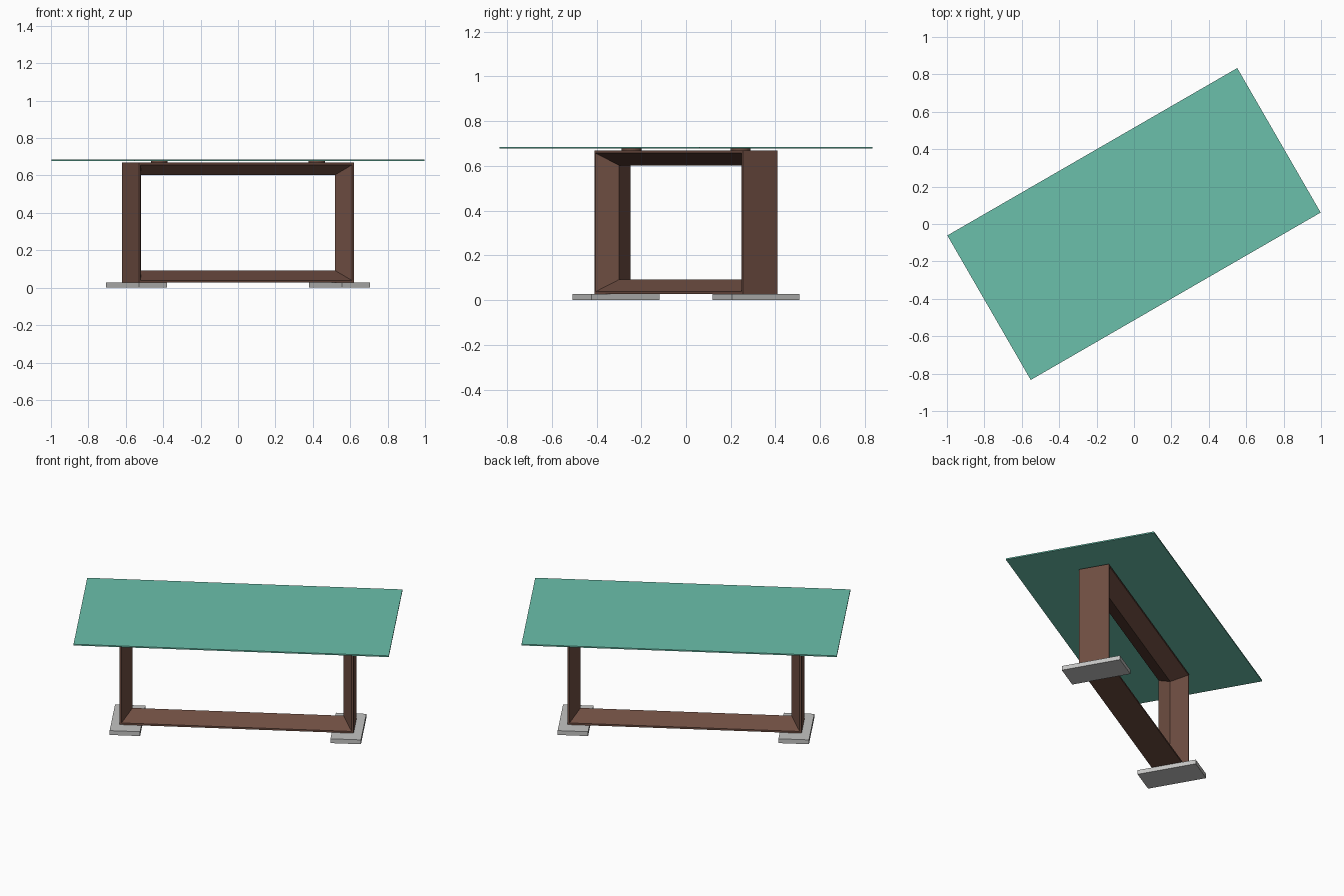
import bpy, bmesh, math
from mathutils import Matrix

if "Cube" in bpy.data.objects:
    bpy.data.objects.remove(bpy.data.objects["Cube"])

TURN = Matrix.Rotation(math.radians(30), 4, 'Z')  # whole table is turned 30 degrees


def material(name, color):
    m = bpy.data.materials.new(name)
    m.diffuse_color = (*color, 1)
    m.use_nodes = True
    m.node_tree.nodes["Principled BSDF"].inputs["Base Color"].default_value = m.diffuse_color
    return m


teal = material("teal_glass", (0.145, 0.53, 0.41))
brown = material("brown_wood", (0.155, 0.074, 0.053))
grey = material("light_grey_stone", (0.55, 0.55, 0.54))


def finish(name, bm, mat):
    bmesh.ops.recalc_face_normals(bm, faces=bm.faces[:])
    bm.transform(TURN)
    mesh = bpy.data.meshes.new(name)
    bm.to_mesh(mesh)
    bm.free()
    mesh.materials.append(mat)
    ob = bpy.data.objects.new(name, mesh)
    bpy.context.collection.objects.link(ob)
    return ob


def box(name, x, sx, sy, z0, z1, mat):
    bm = bmesh.new()
    bmesh.ops.create_cube(bm, size=1, matrix=Matrix.Translation((x, 0, (z0 + z1) / 2))
                          @ Matrix.Diagonal((sx, sy, z1 - z0, 1)))
    return finish(name, bm, mat)


# thin table top
box("table_top", 0, 1.79, 0.892, 0.677, 0.685, teal)

# mitred rectangular frame: pointed profile swept round four corners
HALF, Z0, Z1 = 0.664, 0.027, 0.668
PROFILE = [(0, -0.09), (0, 0.09), (0.011, 0.09), (0.065, 0), (0.011, -0.09)]  # (inset, depth)
bm = bmesh.new()
rings = []
for sx, sz in ((-1, -1), (1, -1), (1, 1), (-1, 1)):
    rings.append([bm.verts.new((sx * (HALF - i), d, (Z0 + i) if sz < 0 else (Z1 - i)))
                  for i, d in PROFILE])
for k in range(4):
    a, b = rings[k], rings[(k + 1) % 4]
    for j in range(5):
        n = (j + 1) % 5
        bm.faces.new((a[j], a[n], b[n], b[j]))
finish("frame", bm, brown)

for side, s in (("left", -1), ("right", 1)):
    # floor plates
    box(side + "_foot", s * 0.627, 0.173, 0.35, 0, 0.027, grey)
    # round pads between frame and top
    bm = bmesh.new()
    bmesh.ops.create_cone(bm, cap_ends=True, segments=32, radius1=0.045, radius2=0.045,
                          depth=0.01, matrix=Matrix.Translation((s * 0.486, 0, 0.6725)))
    finish(side + "_pad", bm, brown)
